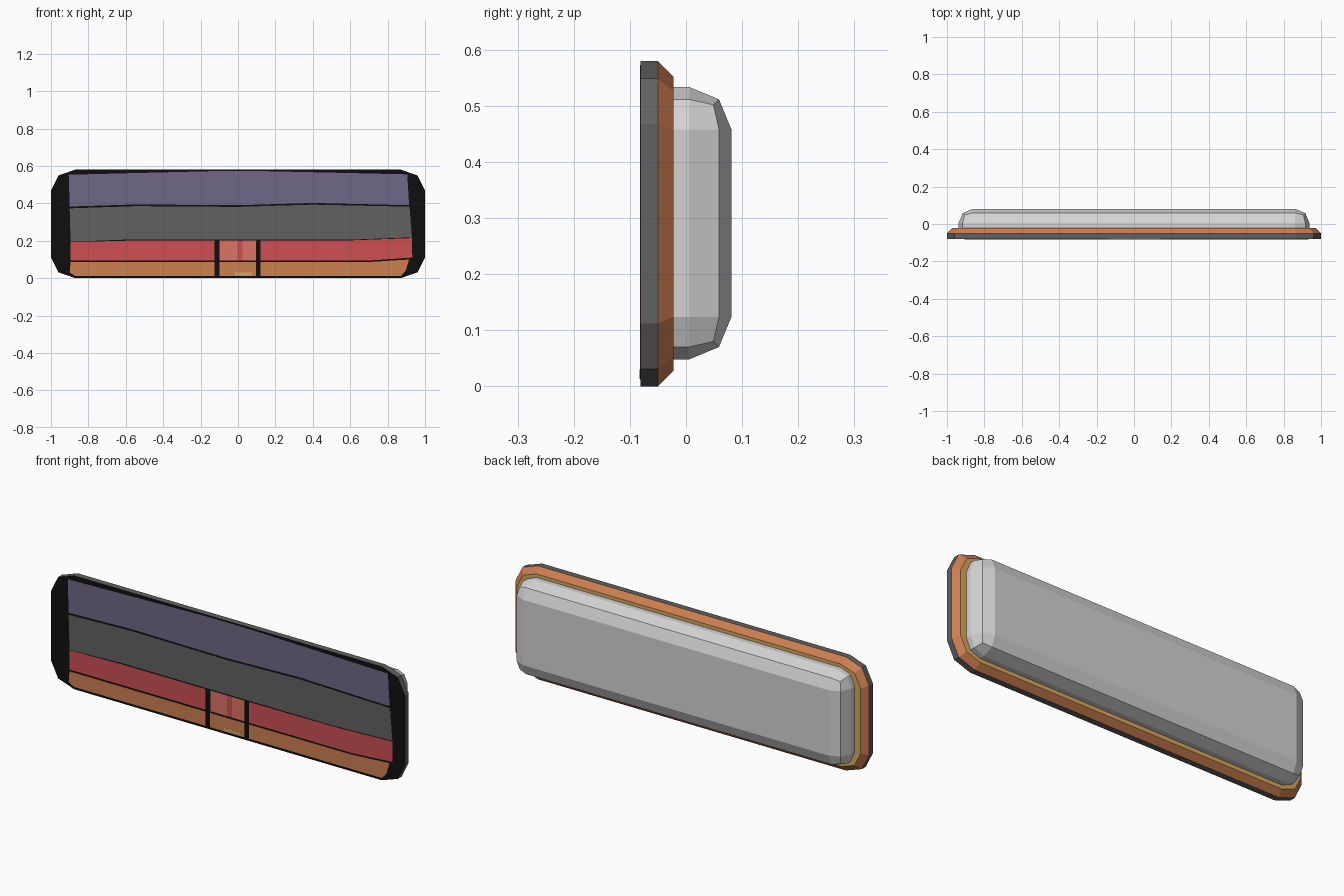
import bpy, bmesh

if "Cube" in bpy.data.objects:
    bpy.data.objects.remove(bpy.data.objects["Cube"])


def material(name, r, g, b):
    def lin(v):
        v /= 255
        return v / 12.92 if v <= 0.04045 else ((v + 0.055) / 1.055) ** 2.4
    m = bpy.data.materials.new(name)
    m.diffuse_color = (lin(r), lin(g), lin(b), 1)
    m.use_nodes = True
    m.node_tree.nodes["Principled BSDF"].inputs["Base Color"].default_value = m.diffuse_color
    return m


BLACK = material("black", 15, 15, 15)
GREY = material("dark grey", 97, 97, 97)
PURPLE = material("dusty purple", 112, 103, 135)
RED = material("red", 204, 79, 81)
CORAL = material("coral", 222, 115, 100)
ORANGE = material("orange", 205, 126, 80)
TAN = material("tan", 214, 168, 95)
SILVER = material("light grey", 212, 212, 212)


def finish(name, bm, mats):
    bmesh.ops.recalc_face_normals(bm, faces=bm.faces)
    mesh = bpy.data.meshes.new(name)
    bm.to_mesh(mesh)
    bm.free()
    for m in mats:
        mesh.materials.append(m)
    ob = bpy.data.objects.new(name, mesh)
    bpy.context.collection.objects.link(ob)
    return ob


def outline(d):
    """Rectangle with two-step cut corners, shrunk inward by d."""
    hx, hz, k = 1 - d, 0.29 - d, 1 - d / 0.2
    corner = [(hx, hz - 0.112 * k), (hx - 0.04 * k, hz - 0.031 * k), (hx - 0.13 * k, hz)]
    pts = []
    for sx, sz in ((1, 1), (-1, 1), (-1, -1), (1, -1)):
        q = [(sx * x, sz * z + 0.29) for x, z in corner]
        pts += q if sx * sz > 0 else q[::-1]
    return pts


# Front plate: black face, grey rim, orange chamfer, tan back
bm = bmesh.new()
rings = [[bm.verts.new((x, y, z)) for x, z in outline(d)]
         for y, d in ((-0.081, 0), (-0.05, 0), (-0.022, 0.028))]
bm.faces.new(rings[0]).material_index = 0
bm.faces.new(rings[2]).material_index = 3
n = len(rings[0])
for layer in (0, 1):
    a, b = rings[layer], rings[layer + 1]
    for i in range(n):
        j = (i + 1) % n
        bm.faces.new((a[i], a[j], b[j], b[i])).material_index = layer + 1
finish("front_plate", bm, [BLACK, GREY, ORANGE, TAN])

# Rear housing: bevelled box, cut flat where it meets the plate
bm = bmesh.new()
bmesh.ops.create_cube(bm, size=1)
for v in bm.verts:
    v.co = (v.co.x * 1.876, v.co.y * 0.4 - 0.119, v.co.z * 0.486 + 0.291)
bmesh.ops.bevel(bm, geom=bm.edges[:], offset=0.076, segments=2, profile=0.5, affect='EDGES')
bmesh.ops.bisect_plane(bm, geom=bm.verts[:] + bm.edges[:] + bm.faces[:],
                       plane_co=(0, -0.0225, 0), plane_no=(0, -1, 0), clear_outer=True)
finish("rear_housing", bm, [SILVER])


def panel(name, mat, pts, front=-0.082):
    """Thin painted plate on the front face, from (x, z) points."""
    bm = bmesh.new()
    a = [bm.verts.new((x, front, z)) for x, z in pts]
    b = [bm.verts.new((x, -0.0805, z)) for x, z in pts]
    bm.faces.new(a)
    bm.faces.new(b)
    for i in range(len(a)):
        j = (i + 1) % len(a)
        bm.faces.new((a[i], a[j], b[j], b[i]))
    finish(name, bm, [mat])


def rect(x0, x1, z0, z1):
    return [(x0, z0), (x1, z0), (x1, z1), (x0, z1)]


# Wide bands
panel("upper_band", PURPLE, [(-0.9, 0.383), (-0.55, 0.394), (0, 0.39), (0.4, 0.402), (0.915, 0.39),
                             (0.905, 0.555), (0.1, 0.573), (-0.1, 0.573), (-0.905, 0.553)])
panel("middle_band", GREY, [(-0.895, 0.195), (-0.6, 0.206), (0.6, 0.206), (0.93, 0.218),
                            (0.917, 0.382), (0.4, 0.393), (0, 0.381), (-0.55, 0.385), (-0.9, 0.373)])

# Red row and orange row, left and right of the centre block
panel("left_red_band", RED, [(-0.895, 0.094), (-0.125, 0.094), (-0.125, 0.2), (-0.6, 0.2), (-0.895, 0.193)])
panel("right_red_band", RED, [(0.12, 0.094), (0.7, 0.094), (0.932, 0.11), (0.93, 0.214),
                              (0.6, 0.202), (0.12, 0.2)])
panel("left_orange_band", ORANGE, [(-0.87, 0.012), (-0.125, 0.012), (-0.125, 0.085), (-0.895, 0.085), (-0.9, 0.03)])
panel("right_orange_band", ORANGE, [(0.12, 0.012), (0.87, 0.012), (0.897, 0.04), (0.915, 0.1),
                                    (0.7, 0.086), (0.12, 0.085)])

# Centre block
panel("centre_left_coral", CORAL, rect(-0.098, -0.004, 0.094, 0.2))
panel("centre_red_strip", RED, rect(-0.004, 0.024, 0.094, 0.2))
panel("centre_right_coral", CORAL, rect(0.024, 0.095, 0.094, 0.2))
panel("centre_orange", ORANGE, rect(-0.1, 0.095, 0.012, 0.085))
panel("centre_tan_chip", TAN, rect(-0.02, 0.075, 0.013, 0.03), -0.0825)
